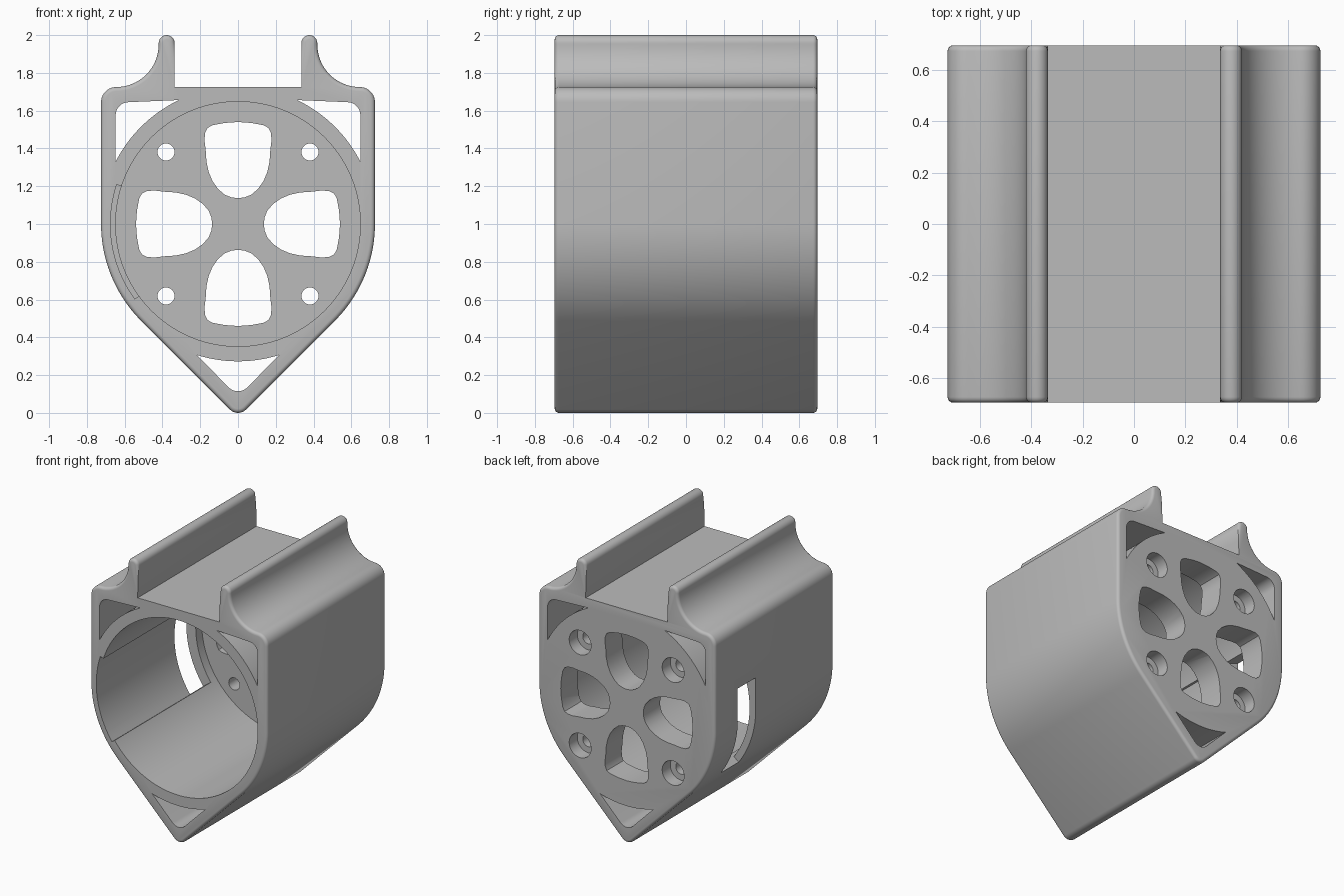
import bpy, bmesh
from math import cos, sin, radians, asin, degrees

cube = bpy.data.objects.get("Cube")
if cube:
    bpy.data.objects.remove(cube, do_unlink=True)

FRONT, BACK = -0.695, 0.695
PLATE = 0.5        # inner face of the back plate
AXIS = 1.0         # height of the bore axis
BORE, WALL = 0.648, 0.725

grey = bpy.data.materials.new("plain grey")
grey.use_nodes = True
grey.diffuse_color = (0.5, 0.5, 0.5, 1)
grey.node_tree.nodes["Principled BSDF"].inputs["Base Color"].default_value = (0.5, 0.5, 0.5, 1)


def arc(cx, cz, r, a0, a1, n=12):
    steps = [radians(a0 + (a1 - a0) * i / n) for i in range(n + 1)]
    return [(cx + r * cos(a), cz + r * sin(a)) for a in steps]


def mirrored(half):
    """Close a right-hand half outline across x = 0."""
    return half + [(-x, z) for x, z in reversed(half)]


def prism(name, outline, y0, y1):
    pts = []
    for p in outline:
        if not pts or abs(p[0] - pts[-1][0]) + abs(p[1] - pts[-1][1]) > 1e-4:
            pts.append(p)
    if abs(pts[0][0] - pts[-1][0]) + abs(pts[0][1] - pts[-1][1]) < 1e-4:
        pts.pop()
    bm = bmesh.new()
    face = bm.faces.new([bm.verts.new((x, y0, z)) for x, z in pts])
    new = bmesh.ops.extrude_face_region(bm, geom=[face])["geom"]
    bmesh.ops.translate(bm, vec=(0, y1 - y0, 0),
                        verts=[v for v in new if isinstance(v, bmesh.types.BMVert)])
    bmesh.ops.recalc_face_normals(bm, faces=bm.faces)
    mesh = bpy.data.meshes.new(name)
    bm.to_mesh(mesh)
    bm.free()
    mesh.materials.append(grey)
    obj = bpy.data.objects.new(name, mesh)
    bpy.context.collection.objects.link(obj)
    return obj


# Shell outline: pointed keel, round flanks, shoulders and two upright fins
half = (arc(0, 0.06, 0.06, -90, -45, 6)
        + arc(0, AXIS, WALL, -45, 0, 24)
        + arc(0.645, 1.645, 0.08, 0, 90, 10)
        + arc(0.645, 1.95, 0.225, 270, 180, 16)
        + arc(0.3775, 1.9575, 0.0425, 0, 180, 14)
        + [(0.335, 1.725)])
body = prism("housing", mirrored(half), FRONT, BACK)

# Rounded rims at both ends, except along the flat cradle between the fins
bm = bmesh.new()
bm.from_mesh(body.data)
rims = [e for e in bm.edges
        if abs(e.verts[0].co.y - e.verts[1].co.y) < 1e-5
        and not all(abs(v.co.x) < 0.336 and v.co.z > 1.7 for v in e.verts)]
bmesh.ops.bevel(bm, geom=rims, offset=0.022, segments=4, profile=0.5, affect='EDGES')
bm.to_mesh(body.data)
bm.free()

cutters = []


def cut(name, outline, y0=FRONT - 0.1, y1=BACK + 0.1):
    cutters.append(prism(name, outline, y0, y1))


# Main bore, open at the front
cut("bore", arc(0, AXIS, BORE, 0, 360, 96), y1=PLATE)

# Shallow groove in the bore, leading to a slot through the right wall
A0, A1 = 162, 216
cut("groove", arc(0, AXIS, 0.675, A0, A1, 20) + arc(0, AXIS, 0.6, A1, A0, 20), y1=0.43)
cut("side_slot", arc(0, AXIS, 0.95, A0, A1, 20) + arc(0, AXIS, 0.6, A1, A0, 20), 0.22, 0.43)

# Lightening channels in the two shoulders and the keel
R = 0.727
edge = degrees(asin(0.33 / R))
shoulder = arc(0, AXIS, R, 90 - edge + 1.5, edge, 16) + arc(0.578, 1.575, 0.07, 0, 90, 8)
cut("left_shoulder_channel", shoulder)
cut("right_shoulder_channel", [(-x, z) for x, z in shoulder])
keel = arc(0, 0.185, 0.07, -90, -45, 6) + arc(0, AXIS, R, -72.5, -90, 8)
cut("keel_channel", mirrored(keel))

# Four petal windows in the back plate
petal = [(0, 0.137), (0.035, 0.141), (0.07, 0.155), (0.105, 0.185), (0.135, 0.227),
         (0.155, 0.275), (0.167, 0.33), (0.171, 0.39), (0.177, 0.44), (0.175, 0.48),
         (0.162, 0.508), (0.135, 0.523), (0.07, 0.535), (0, 0.54)]
petal = mirrored(petal)
for i in range(4):
    c, s = cos(radians(90 * i)), sin(radians(90 * i))
    cut("petal_window", [(x * c - z * s, AXIS + x * s + z * c) for x, z in petal], y0=0.4)

# Four screw holes, counterbored from the back
for sx in (-1, 1):
    for sz in (-1, 1):
        x, z = 0.381 * sx, AXIS + 0.381 * sz
        cut("screw_hole", arc(x, z, 0.045, 0, 360, 32), y0=0.4)
        cut("counterbore", arc(x, z, 0.09, 0, 360, 32), y0=0.6)

# Apply the cuts
bpy.ops.object.select_all(action='DESELECT')
body.select_set(True)
bpy.context.view_layer.objects.active = body
for c in cutters:
    c.hide_render = True
    mod = body.modifiers.new(c.name, 'BOOLEAN')
    mod.object = c
    mod.operation = 'DIFFERENCE'
    mod.solver = 'EXACT'
    bpy.ops.object.modifier_apply(modifier=mod.name)
for c in cutters:
    bpy.data.objects.remove(c, do_unlink=True)

bpy.ops.object.shade_smooth_by_angle(angle=radians(30))
